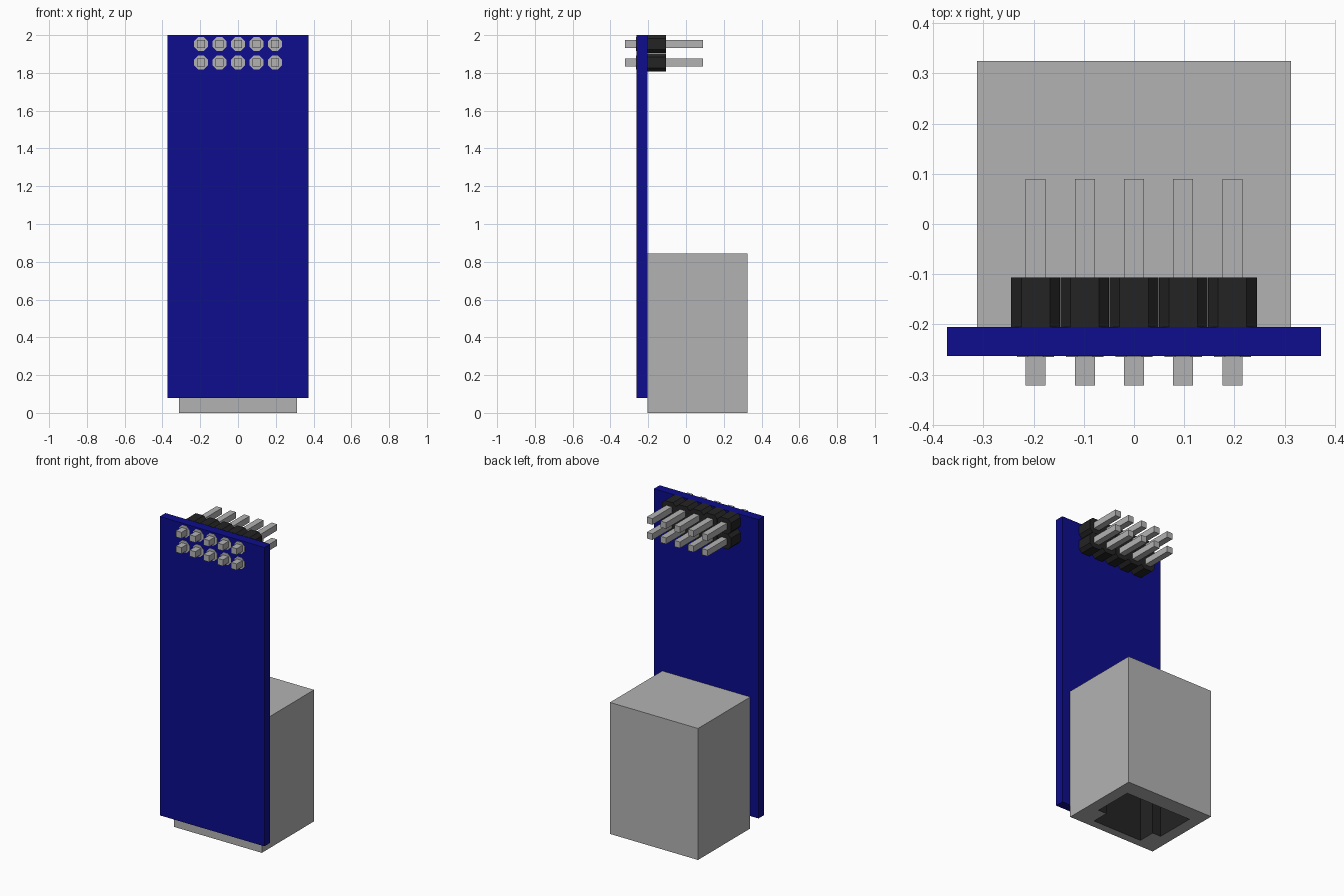
import bpy, bmesh, math
from mathutils import Matrix, Vector

cube = bpy.data.objects.get("Cube")
if cube:
    bpy.data.objects.remove(cube, do_unlink=True)


def material(name, rgb):
    m = bpy.data.materials.new(name)
    m.use_nodes = True
    m.diffuse_color = (*rgb, 1)
    m.node_tree.nodes["Principled BSDF"].inputs["Base Color"].default_value = (*rgb, 1)
    return m


BLUE = material("board blue", (0.004, 0.004, 0.27))
METAL = material("metal grey", (0.45, 0.45, 0.45))
BLACK = material("plastic black", (0.017, 0.017, 0.017))


def finish(name, bm, *mats):
    bmesh.ops.recalc_face_normals(bm, faces=bm.faces)
    mesh = bpy.data.meshes.new(name)
    bm.to_mesh(mesh)
    bm.free()
    for m in mats:
        mesh.materials.append(m)
    ob = bpy.data.objects.new(name, mesh)
    bpy.context.collection.objects.link(ob)
    return ob


def add_box(bm, lo, hi):
    lo, hi = Vector(lo), Vector(hi)
    mat = Matrix.Translation((lo + hi) / 2) @ Matrix.Diagonal((*(hi - lo), 1))
    bmesh.ops.create_cube(bm, size=1, matrix=mat)


def add_prism(bm, profile, y0, y1):
    """Extrude an x/z profile along y."""
    face = bm.faces.new([bm.verts.new((x, y0, z)) for x, z in profile])
    new = bmesh.ops.extrude_face_region(bm, geom=[face])["geom"]
    for v in new:
        if isinstance(v, bmesh.types.BMVert):
            v.co.y = y1


def octagon(x, z, half, cut):
    """Square of the given half width with its corners cut off."""
    h, c = half, half - cut
    pts = [(h, -c), (h, c), (c, h), (-c, h), (-h, c), (-h, -c), (-c, -h), (c, -h)]
    return [(x + px, z + pz) for px, pz in pts]


PITCH = 0.098
FRONT, BACK = -0.263, -0.205
PINS = [(i * PITCH, z) for i in range(-2, 3) for z in (1.953, 1.855)]

# Circuit board
bm = bmesh.new()
add_box(bm, (-0.372, FRONT, 0.08), (0.372, BACK, 2.0))
finish("circuit_board", bm, BLUE)

# Header housing: one chamfered cell per pin
bm = bmesh.new()
for x, z in PINS:
    add_prism(bm, octagon(x, z, PITCH / 2 - 0.0005, 0.02), BACK, -0.107)
finish("header_housing", bm, BLACK)

# Square pins running through board and header
bm = bmesh.new()
for x, z in PINS:
    add_box(bm, (x - 0.02, -0.322, z - 0.02), (x + 0.02, 0.09, z + 0.02))
finish("header_pins", bm, METAL)

# Solder pads on the front of the board
bm = bmesh.new()
for x, z in PINS:
    add_prism(bm, octagon(x, z, 0.037, 0.022), FRONT - 0.002, FRONT + 0.001)
finish("solder_pads", bm, METAL)

# Socket: metal shell with a stepped opening underneath
bm = bmesh.new()
add_box(bm, (-0.313, BACK, 0), (0.313, 0.325, 0.845))
bm.faces.ensure_lookup_table()
bottom = min(bm.faces, key=lambda f: f.calc_center_median().z)
rim = list(bottom.edges)
bmesh.ops.delete(bm, geom=[bottom], context="FACES_ONLY")
half = [(0.236, 0.22), (0.236, -0.04), (0.176, -0.04), (0.176, -0.152)]
opening = half + [(-x, y) for x, y in reversed(half)]
low = [bm.verts.new((x, y, 0)) for x, y in opening]
top = [bm.verts.new((x, y, 0.6)) for x, y in opening]
n = len(opening)
lip = [bm.edges.new((low[i], low[(i + 1) % n])) for i in range(n)]
bmesh.ops.triangle_fill(bm, edges=rim + lip, use_beauty=True, normal=(0, 0, -1))
for i in range(n):
    j = (i + 1) % n
    bm.faces.new((low[i], low[j], top[j], top[i])).material_index = 1
bm.faces.new(top).material_index = 1
finish("network_socket", bm, METAL, BLACK)
